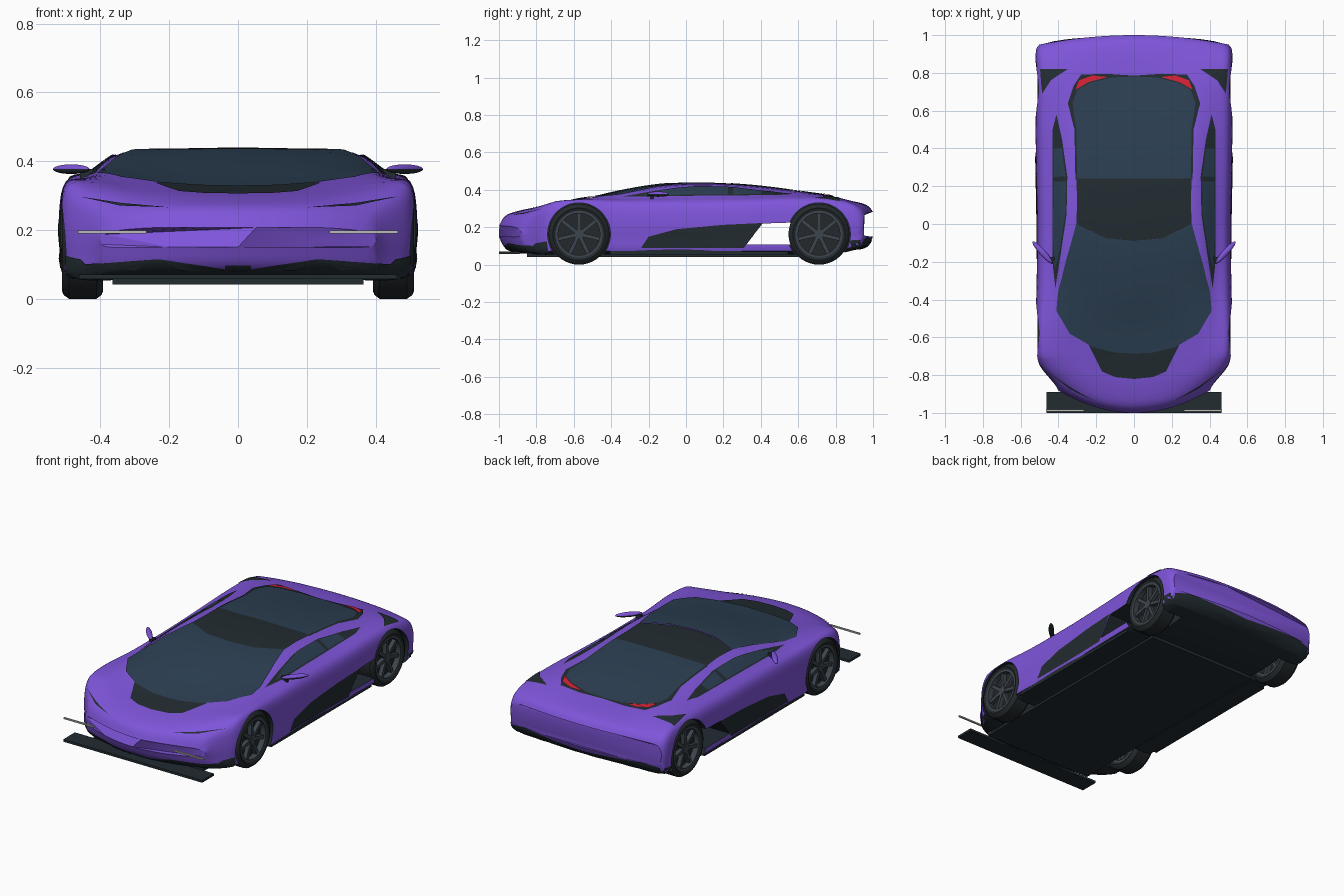
import bpy, bmesh, math
from mathutils import Vector, Matrix
from mathutils.bvhtree import BVHTree

if "Cube" in bpy.data.objects:
    bpy.data.objects.remove(bpy.data.objects["Cube"])


def material(name, r, g, b):
    m = bpy.data.materials.new(name)
    m.use_nodes = True
    m.diffuse_color = (r, g, b, 1)
    m.node_tree.nodes["Principled BSDF"].inputs["Base Color"].default_value = (r, g, b, 1)
    return m


PURPLE = material("purple paint", .21, .09, .70)
BLACK = material("black trim", .016, .025, .031)
GLASS = material("blue glass", .025, .05, .085)
RUBBER = material("tyre rubber", .017, .022, .025)
METAL = material("grey rim", .048, .06, .075)
LIGHT = material("pale light", .5, .5, .48)
RED = material("red light", .65, .015, .035)


def finish(name, bm, mats, angle=35):
    me = bpy.data.meshes.new(name)
    bm.to_mesh(me)
    bm.free()
    for m in mats:
        me.materials.append(m)
    ob = bpy.data.objects.new(name, me)
    bpy.context.collection.objects.link(ob)
    bpy.ops.object.select_all(action='DESELECT')
    ob.select_set(True)
    bpy.context.view_layer.objects.active = ob
    bpy.ops.object.shade_smooth_by_angle(angle=math.radians(angle))
    return ob


def box(name, x, y, z, mat):
    bm = bmesh.new()
    bmesh.ops.create_cube(bm, size=1)
    for v in bm.verts:
        for i, (lo, hi) in enumerate((x, y, z)):
            v.co[i] = lo if v.co[i] < 0 else hi
    return finish(name, bm, [mat])


def spline(keys, sub):
    """Smooth curve through keys of any dimension."""
    k = [keys[0]] + list(keys) + [keys[-1]]
    out = []
    for i in range(1, len(k) - 2):
        for j in range(sub):
            t = j / sub
            out.append([b + .5 * t * (c - a + t * (2 * a - 5 * b + 4 * c - d + t * (3 * (b - c) + d - a)))
                        for a, b, c, d in zip(k[i - 1], k[i], k[i + 1], k[i + 2])])
    return out + [list(keys[-1])]


# Body stations: y, half width, bottom, shoulder z, belt x, belt z, rail x, rail z, centre z
STATIONS = [
    (-1, .40, .15, .19, .34, .2, .24, .207, .207),
    (-.96, .42, .085, .235, .36, .25, .25, .262, .265),
    (-.85, .49, .06, .29, .4, .305, .27, .302, .298),
    (-.7, .515, .06, .328, .43, .338, .31, .328, .32),
    (-.55, .52, .06, .338, .44, .35, .36, .354, .347),
    (-.35, .515, .06, .33, .43, .355, .365, .378, .393),
    (-.15, .512, .06, .328, .43, .362, .35, .41, .426),
    (.05, .512, .06, .328, .43, .366, .335, .425, .436),
    (.3, .517, .06, .332, .43, .368, .325, .418, .426),
    (.55, .52, .06, .34, .43, .37, .32, .395, .398),
    (.75, .52, .06, .34, .43, .362, .3, .37, .36),
    (.9, .52, .08, .318, .43, .332, .3, .338, .338),
    (.97, .515, .1, .29, .43, .305, .3, .313, .316),
    (1, .5, .15, .265, .43, .275, .3, .28, .282)]


def clamp(v):
    return max(0, min(1, v))


def body_ring(s):
    t, w, zb, zs, bx, bz, rx, rz, zt = s
    h = zs - zb
    half = spline([(0, zb), (w * .5, zb), (w - .03, zb), (w - .003, zb + h * .3), (w, zb + h * .7),
                   (w - .02, zs), (bx, bz), (rx, rz), (rx * .5, rz * .25 + zt * .75), (0, zt)], 4)
    ring = half + [(-x, z) for x, z in half[-2:0:-1]]
    # nose and tail are rounded in plan
    return [(x, t + .15 * clamp((-.7 - t) / .3) * (x / .45) ** 2
             - .05 * clamp((t - .85) / .15) * (x / .5) ** 2, z) for x, z in ring]


bm = bmesh.new()
rings = [[bm.verts.new(p) for p in body_ring(s)] for s in spline(STATIONS, 5)]
for a, b in zip(rings, rings[1:]):
    for i in range(len(a)):
        j = (i + 1) % len(a)
        bm.faces.new((a[i], a[j], b[j], b[i]))
bm.faces.new(rings[0])
bm.faces.new(rings[-1])
bmesh.ops.recalc_face_normals(bm, faces=bm.faces)
for f in bm.faces:
    f.material_index = int(f.normal.z < -.75 and f.calc_center_median().z < .12)
surface = BVHTree.FromBMesh(bm)
body = finish("body", bm, [PURPLE, BLACK])


# Wheel arches and the open side duct
def cut(outline, x0, x1):
    bm = bmesh.new()
    f = bm.faces.new([bm.verts.new((x0, y, z)) for y, z in outline])
    ext = bmesh.ops.extrude_face_region(bm, geom=[f])
    for v in ext["geom"]:
        if isinstance(v, bmesh.types.BMVert):
            v.co.x = x1
    bmesh.ops.recalc_face_normals(bm, faces=bm.faces)
    for f in bm.faces:
        f.material_index = 1
    tool = finish("cutter", bm, [PURPLE, BLACK])
    tool.hide_render = True
    bpy.context.view_layer.objects.active = body
    mod = body.modifiers.new("cut", 'BOOLEAN')
    mod.operation, mod.solver, mod.object = 'DIFFERENCE', 'EXACT', tool
    bpy.ops.object.modifier_apply(modifier=mod.name)
    bpy.data.objects.remove(tool)


AXLES = {"front": -.572, "rear": .711}
for y in AXLES.values():
    arch = [(y + .168 * math.cos(a * math.pi / 24), .163 + .168 * math.sin(a * math.pi / 24)) for a in range(48)]
    for s in (-1, 1):
        cut(arch, s * .36, s * .7)
cut([(.32, .108), (.41, .22), (.56, .225), (.56, .108)], -.7, .7)
bpy.ops.object.select_all(action='DESELECT')
body.select_set(True)
bpy.ops.object.shade_smooth_by_angle(angle=math.radians(35))

# Thin plates laid on the body; each view maps a 2D outline to a ray
RAYS = {"top": (lambda a, b: (a, b, 2), (0, 0, -1)),
        "front": (lambda a, b: (a, -2, b), (0, 1, 0)),
        "back": (lambda a, b: (a, 2, b), (0, -1, 0)),
        "left": (lambda a, b: (2, a, b), (-1, 0, 0)),
        "right": (lambda a, b: (-2, a, b), (1, 0, 0))}


def plate(name, pts, mat, view="top", off=.004, step=.025):
    start, ray = RAYS[view]
    ray = Vector(ray)
    bm = bmesh.new()
    bm.faces.new([bm.verts.new((a, b, 0)) for a, b in pts])
    bmesh.ops.triangulate(bm, faces=bm.faces)
    for i in (0, 1):
        n = Vector((1 - i, i, 0))
        for k in range(-40, 41):
            bmesh.ops.bisect_plane(bm, geom=bm.verts[:] + bm.edges[:] + bm.faces[:],
                                   plane_co=n * (k * step + .003), plane_no=n)
    for v in bm.verts[:]:
        hit, normal, _, _ = surface.ray_cast(Vector(start(v.co.x, v.co.y)), ray)
        if hit is None:
            bm.verts.remove(v)
        else:
            v.co = hit + normal * off
    bm.normal_update()
    for f in bm.faces:
        if f.normal.dot(ray) > 0:
            f.normal_flip()
    return finish(name, bm, [mat], 60)


def centre_plate(name, half, *args, **kw):
    plate(name, half + [(-a, b) for a, b in reversed(half) if a > 0], *args, **kw)


def pair_plate(name, pts, *args, **kw):
    for side, s in (("left", 1), ("right", -1)):
        plate(side + "_" + name, [(a * s, b) for a, b in pts], *args, **kw)


def side_plate(name, pts, mat):
    for side in ("left", "right"):
        plate(side + "_" + name, pts, mat, view=side)


# Glasshouse
centre_plate("cowl", [(0, -.82), (.1, -.81), (.17, -.78), (.24, -.64), (0, -.6)], BLACK, off=.003)
centre_plate("windscreen", [(0, -.685), (.1, -.68), (.22, -.65), (.34, -.58), (.41, -.46), (.4, -.36),
                            (.36, -.2), (.305, 0), (.15, -.075), (0, -.09)], GLASS, off=.006)
centre_plate("roof_panel", [(0, -.09), (.15, -.075), (.305, 0), (.3, .12), (.305, .235), (0, .24)], BLACK)
centre_plate("rear_glass_surround", [(0, .23), (.31, .235), (.315, .5), (.35, .64), (.32, .73), (.28, .79),
                                     (.15, .795), (0, .785)], BLACK, off=.003)
centre_plate("rear_glass", [(0, .24), (.3, .24), (.305, .5), (.325, .64), (.3, .71), (.24, .745),
                            (.12, .775), (0, .78)], GLASS, off=.006)
pair_plate("tail_light", [(.14, .777), (.24, .75), (.31, .71), (.29, .76), (.22, .785)], RED, off=.008)
pair_plate("window_trim", [(.415, -.34), (.43, -.2), (.43, .5), (.41, .58), (.38, .45), (.352, .25),
                           (.356, .05), (.385, -.15)], BLACK, off=.003)
pair_plate("door_glass", [(.415, -.24), (.424, -.1), (.424, .225), (.358, .225), (.362, .05), (.388, -.13)],
           GLASS, off=.006)
pair_plate("quarter_glass", [(.424, .25), (.424, .4), (.38, .4), (.36, .25)], GLASS, off=.006)
pair_plate("rear_vent", [(.35, .82), (.495, .82), (.485, .69), (.44, .76)], BLACK)

# Lower trim
side_plate("door_panel", [(-.24, .09), (-.2, .15), (-.05, .19), (.2, .213), (.41, .223), (.31, .09)], BLACK)
side_plate("front_corner", [(-.86, .065), (-.8, .115), (-.742, .125), (-.735, .065)], BLACK)
side_plate("rear_corner", [(.885, .085), (.875, .13), (.97, .135), (.96, .1)], BLACK)
centre_plate("front_intake", [(0, .065), (.45, .065), (.45, .1), (.3, .085), (.25, .115), (.22, .115), (.17, .085),
                              (0, .083)], BLACK, view="front")
centre_plate("rear_diffuser", [(0, .085), (.49, .085), (.49, .135), (.4, .15), (.3, .13), (0, .125)],
             BLACK, view="back")
pair_plate("headlight_slit", [(.2, .263), (.34, .268), (.46, .295), (.34, .276)], BLACK, view="front")
box("floor", (-.365, .365), (-.85, .6), (.042, .065), BLACK)
box("splitter", (-.462, .462), (-1, -.89), (.057, .071), BLACK)
for side, s in (("left", 1), ("right", -1)):
    xs = sorted((s * .36, s * .505))
    box(side + "_sill", xs, (-.405, .545), (.055, .107), BLACK)
    box(side + "_light_bar", sorted((s * .266, s * .465)), (-.993, -.983), (.19, .198), LIGHT)

    # Slim door mirror, painted above and dark below
    bm = bmesh.new()
    bmesh.ops.create_uvsphere(bm, u_segments=20, v_segments=12, radius=1)
    for f in bm.faces:
        f.material_index = int(f.calc_center_median().z < .1)
    place = (Matrix.Translation((s * .485, -.15, .377)) @ Matrix.Rotation(s * math.radians(48), 4, 'Z')
             @ Matrix.Diagonal((.078, .016, .014, 1)))
    bmesh.ops.transform(bm, matrix=place, verts=bm.verts)
    finish(side + "_mirror", bm, [PURPLE, BLACK])
    box(side + "_mirror_stalk", sorted((s * .42, s * .46)), (-.19, -.175), (.35, .378), BLACK)


# Wheels
def lathe(bm, profile, mat, seg=40):
    loops = []
    for k in range(seg):
        a = 2 * math.pi * k / seg
        loops.append([bm.verts.new((x, r * math.cos(a), r * math.sin(a))) for x, r in profile])
    n = len(profile)
    for k in range(seg):
        a, b = loops[k], loops[(k + 1) % seg]
        for i in range(n):
            j = (i + 1) % n
            bm.faces.new((a[i], a[j], b[j], b[i])).material_index = mat


def band(x, r0, r1):
    return [(-x, r0), (-x, r1), (x, r1), (x, r0)]


bm = bmesh.new()
lathe(bm, [(-.052, .122), (-.06, .14), (-.055, .152), (-.04, .163), (.04, .163), (.055, .152), (.06, .14),
           (.052, .122)], 0)
lathe(bm, band(.054, .112, .126), 1)
lathe(bm, band(.02, .004, .115), 0)
lathe(bm, band(.047, .001, .026), 1)
for k in range(7):
    spin = Matrix.Rotation(2 * math.pi * k / 7, 4, 'X')
    made = bmesh.ops.create_cube(bm, size=1, matrix=spin @ Matrix.Translation((0, 0, .068))
                                 @ Matrix.Diagonal((.088, .02, .1, 1)))
    for f in {f for v in made["verts"] for f in v.link_faces}:
        f.material_index = 1
bmesh.ops.recalc_face_normals(bm, faces=bm.faces)
wheel = finish("front_left_wheel", bm, [RUBBER, METAL])
wheel.location = (.452, AXLES["front"], .163)
for end, side, s in (("front", "right", -1), ("rear", "left", 1), ("rear", "right", -1)):
    copy = bpy.data.objects.new(f"{end}_{side}_wheel", wheel.data)
    copy.location = (s * .452, AXLES[end], .163)
    bpy.context.collection.objects.link(copy)
